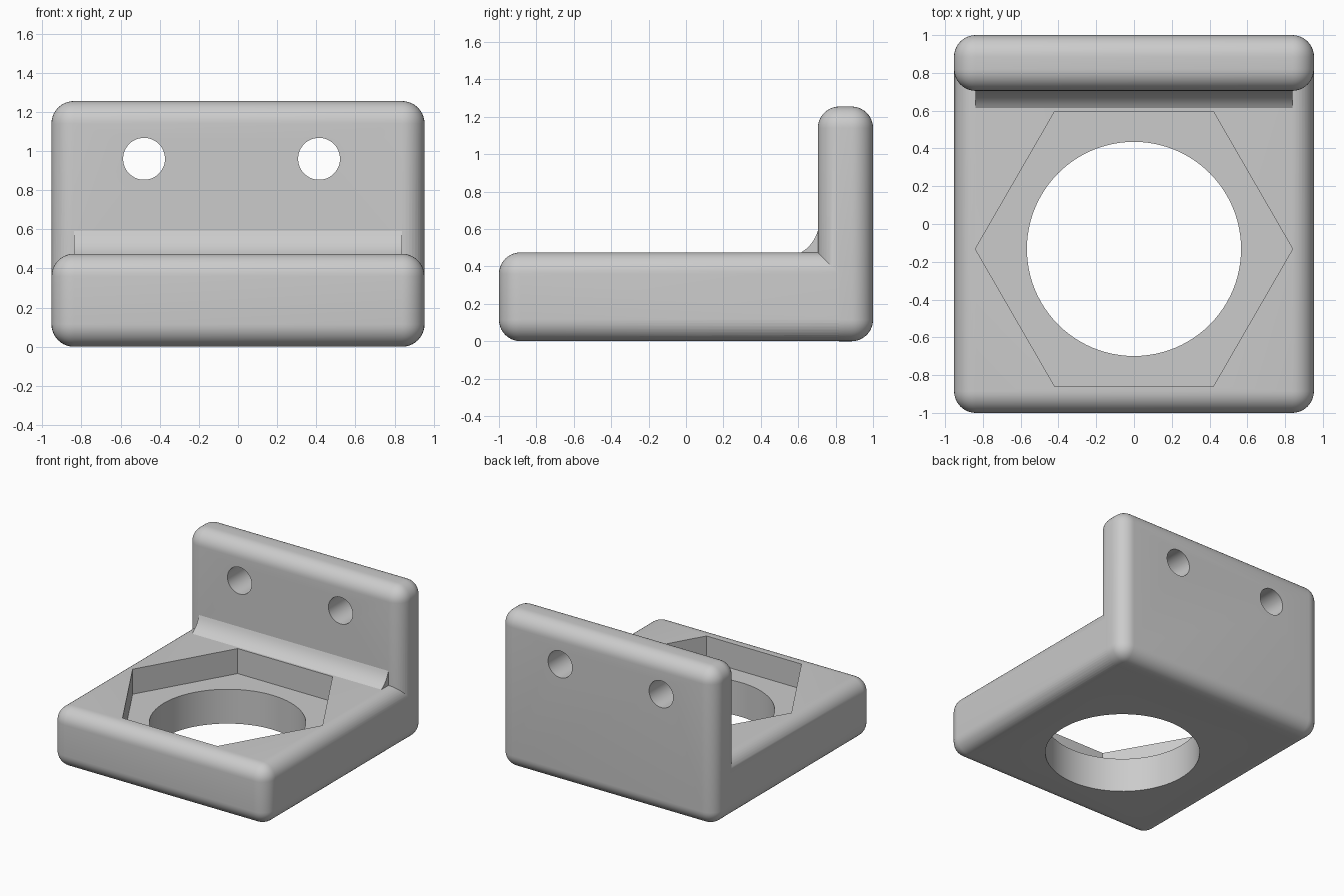
import bpy, bmesh
from math import radians, pi
from mathutils import Matrix

if "Cube" in bpy.data.objects:
    bpy.data.objects.remove(bpy.data.objects["Cube"], do_unlink=True)

grey = bpy.data.materials.new("plain grey")
grey.use_nodes = True
colour = (0.6, 0.6, 0.6, 1)
grey.diffuse_color = colour
grey.node_tree.nodes["Principled BSDF"].inputs["Base Color"].default_value = colour

WIDTH, HEIGHT, TOP = 0.953, 1.255, 0.475   # half width, wall height, base top
ROUND, WALL_FRONT = 0.115, 0.705
NUT_Y = -0.132


def finish(bm, name):
    bmesh.ops.recalc_face_normals(bm, faces=bm.faces)
    mesh = bpy.data.meshes.new(name)
    bm.to_mesh(mesh)
    bm.free()
    mesh.materials.append(grey)
    obj = bpy.data.objects.new(name, mesh)
    bpy.context.collection.objects.link(obj)
    return obj


def rounded_box(name, low, high):
    bm = bmesh.new()
    bmesh.ops.create_cube(bm, size=1)
    for v in bm.verts:
        v.co = [lo if c < 0 else hi for c, lo, hi in zip(v.co, low, high)]
    bmesh.ops.bevel(bm, geom=bm.edges[:], offset=ROUND, segments=10,
                    profile=0.5, affect='EDGES')
    return finish(bm, name)


def prism(name, sides, radius, depth, centre, tilt=0):
    bm = bmesh.new()
    bmesh.ops.create_cone(bm, cap_ends=True, segments=sides, radius1=radius,
                          radius2=radius, depth=depth,
                          matrix=Matrix.Translation(centre) @ Matrix.Rotation(tilt, 4, 'X')
                          @ Matrix.Rotation(pi / 2, 4, 'Z'))
    return finish(bm, name)


def combine(target, other, operation):
    mod = target.modifiers.new(operation.lower(), 'BOOLEAN')
    mod.operation, mod.solver, mod.object = operation, 'EXACT', other
    bpy.context.view_layer.objects.active = target
    bpy.ops.object.modifier_apply(modifier=mod.name)
    bpy.data.objects.remove(other, do_unlink=True)


# Rounded upright wall and base plate, joined into one bracket
bracket = rounded_box("bracket", (-WIDTH, WALL_FRONT, 0), (WIDTH, 1, HEIGHT))
base = rounded_box("base", (-WIDTH + 0.0005, -1, 0.0005), (WIDTH - 0.0005, 0.945, TOP))
combine(bracket, base, 'UNION')

# Hexagonal pocket, large bore, and two screw holes through the wall
combine(bracket, prism("pocket_cutter", 6, 0.84, 0.4, (0, NUT_Y, TOP)), 'DIFFERENCE')
combine(bracket, prism("bore_cutter", 96, 0.567, 2, (0, NUT_Y, 0)), 'DIFFERENCE')
for x in (-0.48, 0.414):
    combine(bracket, prism("screw_cutter", 48, 0.107, 1, (x, 0.85, 0.96), pi / 2), 'DIFFERENCE')

# Concave fillet strip along the inner corner
bm = bmesh.new()
steps = 8
profile = [(WALL_FRONT + 0.02, TOP - 0.02), (0.615, TOP - 0.02)]
for i in range(steps + 1):
    t = i / steps
    sag = 0.04 * t * (1 - t)
    profile.append((0.615 + 0.09 * t + sag, TOP + 0.115 * t - sag))
profile.append((WALL_FRONT + 0.02, TOP + 0.115))
face = bm.faces.new([bm.verts.new((-0.838, y, z)) for y, z in profile])
extruded = bmesh.ops.extrude_face_region(bm, geom=[face])
bmesh.ops.translate(bm, vec=(1.676, 0, 0),
                    verts=[g for g in extruded["geom"] if isinstance(g, bmesh.types.BMVert)])
fillet = finish(bm, "corner_fillet")

# Smooth curves, crisp edges
bpy.ops.object.select_all(action='DESELECT')
for obj in (bracket, fillet):
    obj.select_set(True)
bpy.context.view_layer.objects.active = bracket
bpy.ops.object.shade_smooth_by_angle(angle=radians(30))
